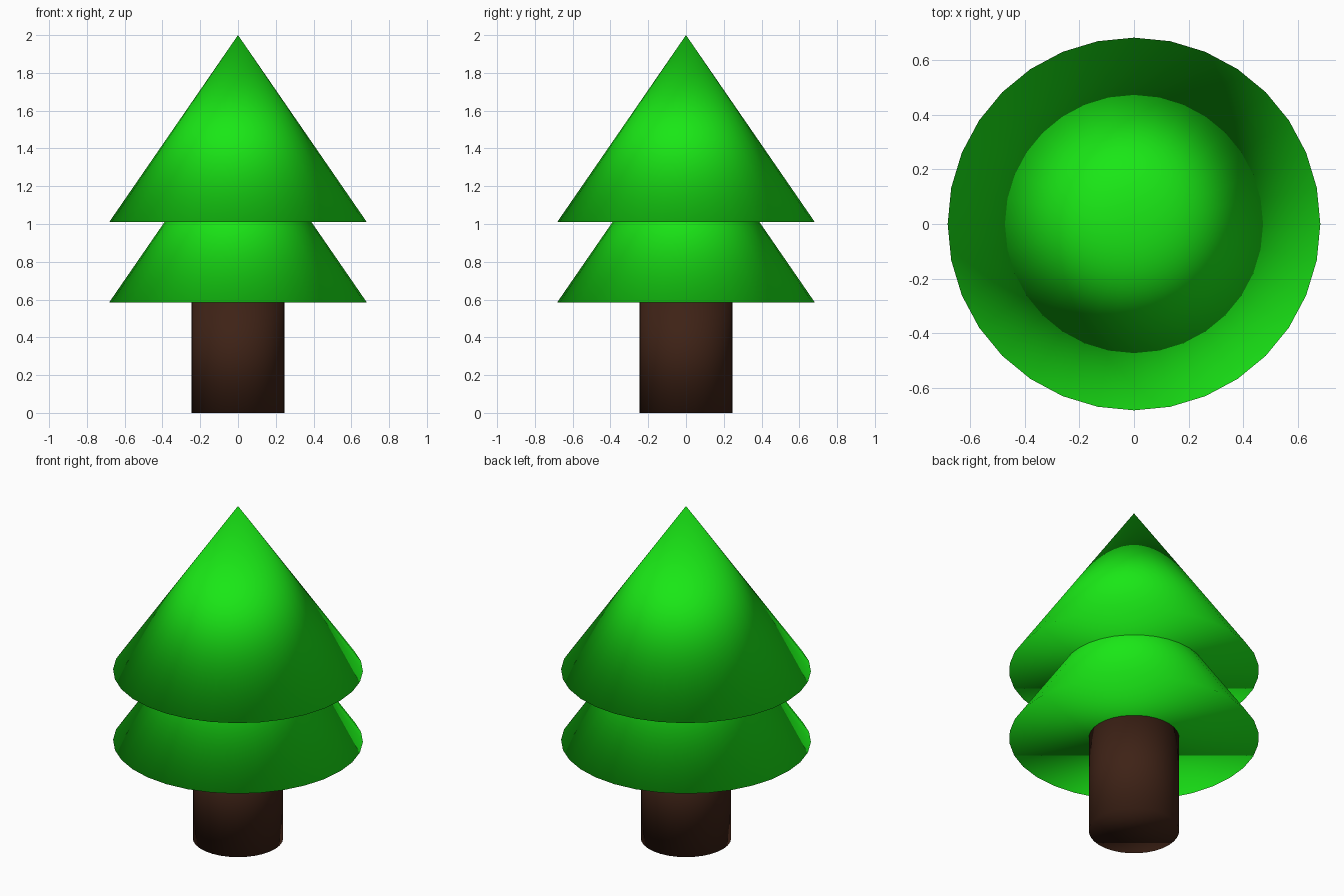
import bpy

if "Cube" in bpy.data.objects:
    bpy.data.objects.remove(bpy.data.objects["Cube"])


def material(name, color):
    mat = bpy.data.materials.new(name)
    mat.diffuse_color = (*color, 1)
    mat.use_nodes = True
    mat.node_tree.nodes["Principled BSDF"].inputs["Base Color"].default_value = mat.diffuse_color
    return mat


def tapered(name, r_bottom, r_top, z0, z1, mat):
    """Closed round part from z0 to z1, smooth shaded all over."""
    bpy.ops.mesh.primitive_cone_add(vertices=32, radius1=r_bottom, radius2=r_top,
                                    depth=z1 - z0, location=(0, 0, (z0 + z1) / 2))
    obj = bpy.context.object
    obj.name = name
    obj.data.materials.append(mat)
    bpy.ops.object.shade_smooth()
    return obj


green = material("foliage", (0.01, 0.8, 0.008))
brown = material("bark", (0.048, 0.016, 0.008))

# Trunk, ending just inside the foliage
tapered("trunk", 0.247, 0.247, 0.0, 0.62, brown)

# Two identical foliage cones, overlapping
for name, base in (("lower_foliage", 0.585), ("upper_foliage", 1.01)):
    tapered(name, 0.682, 0.0, base, base + 0.99, green)
